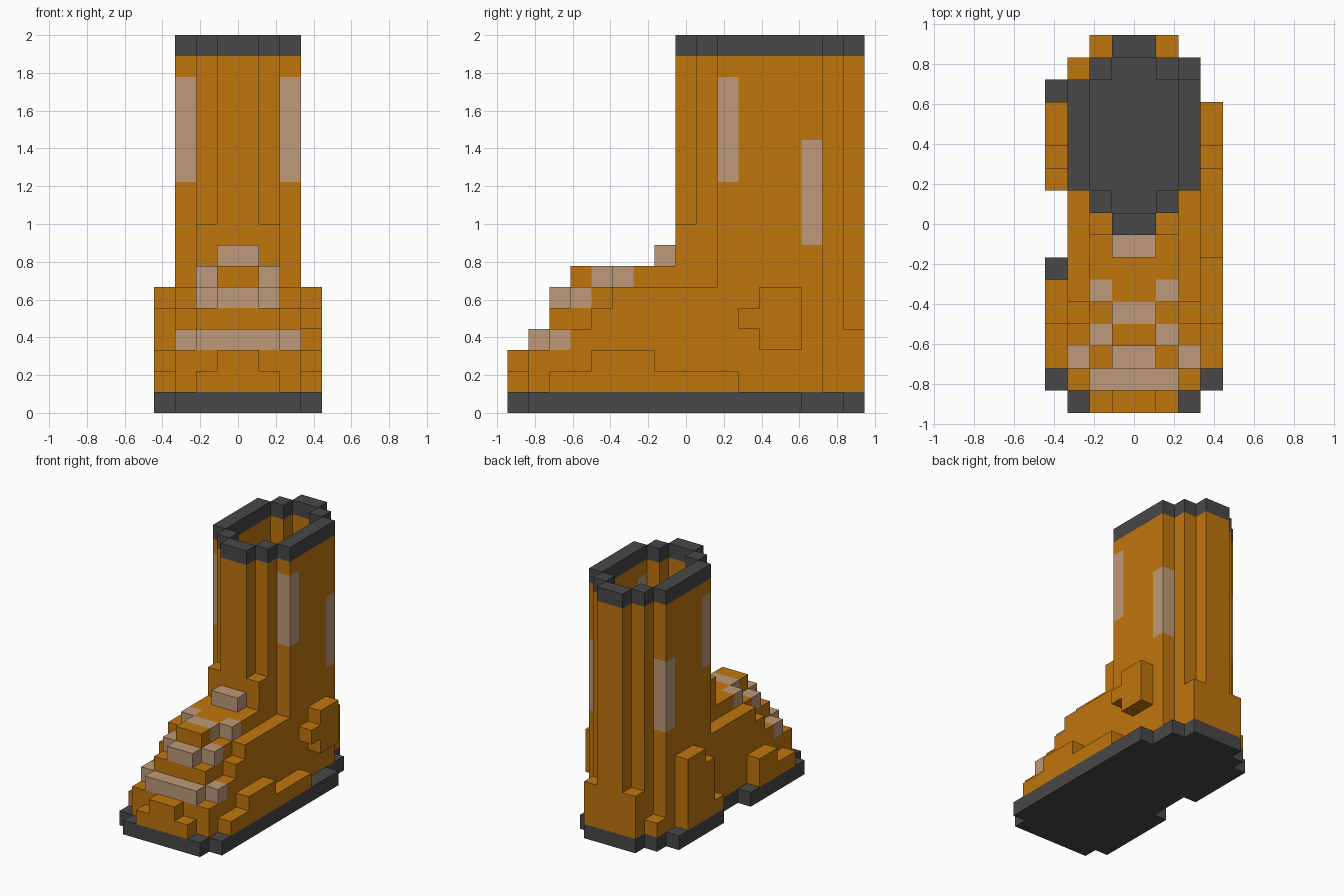
import bpy, bmesh

cube = bpy.data.objects.get("Cube")
if cube:
    bpy.data.objects.remove(cube)

U = 2 / 18          # size of one block
MID = 8.5           # half the length in blocks


def material(name, rgb):
    m = bpy.data.materials.new(name)
    m.use_nodes = True
    m.diffuse_color = (*rgb, 1)
    b = m.node_tree.nodes["Principled BSDF"]
    b.inputs["Base Color"].default_value = (*rgb, 1)
    b.inputs["Roughness"].default_value = 0.9
    return m


MATS = {
    "leather": material("amber leather", (0.53, 0.18, 0.004)),
    "light": material("pale tan highlight", (0.515, 0.323, 0.19)),
    "dark": material("charcoal trim", (0.065, 0.065, 0.065)),
}

blocks = {}         # block position -> (part, colour)


def fill(part, colour, xs, ys, zs):
    """Fill a box of blocks; each range is (start, end)."""
    for x in range(*xs):
        for y in range(*ys):
            for z in range(*zs):
                blocks[x, y, z] = (part, colour)


def both(part, colour, xs, ys, zs):
    """Fill a box and its mirror image across x = 0."""
    fill(part, colour, xs, ys, zs)
    fill(part, colour, (-xs[1], -xs[0]), ys, zs)


def carve(xs, ys, zs):
    for x in range(*xs):
        for y in range(*ys):
            for z in range(*zs):
                blocks.pop((x, y, z), None)


# Sole
both("sole", "dark", (0, 2), (0, 17), (0, 1))
both("sole", "dark", (2, 3), (0, 16), (0, 1))
fill("sole", "dark", (3, 4), (1, 14), (0, 1))
fill("sole", "dark", (-4, -3), (1, 7), (0, 1))
fill("sole", "dark", (-4, -3), (10, 15), (0, 1))

# Foot: first block of each layer, for the middle, inner and outer columns
STEPS = [[0, 0, 1, 2, 2, 3, 8, 8],
         [0, 1, 1, 2, 3, 5, 8, 8],
         [1, 1, 2, 4, 5, 10, 10, 10]]
for col, starts in enumerate(STEPS):
    for layer, start in enumerate(starts, 1):
        both("foot", "leather", (col, col + 1), (start, 17 - col), (layer, layer + 1))

# Heel counter
both("heel", "leather", (1, 2), (16, 17), (1, 4))
fill("heel", "leather", (-3, -2), (15, 16), (1, 2))

# Shaft and rim, stepped to an octagon
for part, colour, zs in (("shaft", "leather", (9, 17)), ("rim", "dark", (17, 18))):
    for col in range(3):
        both(part, colour, (col, col + 1), (8 + col, 17 - col), zs)

# Hollow for the leg
carve((-2, 2), (10, 15), (1, 18))
carve((-1, 1), (9, 16), (1, 18))

# Tall highlights on the shaft corners
both("shaft_highlights", "light", (2, 3), (10, 11), (11, 16))
both("shaft_highlights", "light", (2, 3), (14, 15), (8, 13))

# Lacing highlights on the instep
for xs, y, z in (((0, 2), 1, 3), ((2, 3), 2, 3), ((0, 1), 2, 5), ((1, 2), 3, 5),
                 ((0, 1), 4, 6), ((1, 2), 5, 6), ((0, 1), 7, 7)):
    both("instep_highlights", "light", xs, (y, y + 1), (z, z + 1))

# Left side strip and ankle pad
fill("side_strips", "leather", (3, 4), (2, 11), (1, 2))
fill("side_strips", "leather", (3, 4), (4, 7), (2, 3))
fill("ankle_pads", "leather", (3, 4), (12, 14), (3, 6))
fill("ankle_pads", "leather", (3, 4), (11, 12), (4, 5))

# Right side strip and ankle pad
fill("side_strips", "leather", (-4, -3), (2, 6), (1, 2))
fill("side_strips", "leather", (-4, -3), (4, 6), (2, 3))
fill("ankle_pads", "leather", (-4, -3), (12, 14), (1, 6))
fill("ankle_pads", "leather", (-4, -3), (11, 12), (1, 5))
fill("ankle_pads", "leather", (-4, -3), (10, 11), (1, 2))


def add_open_faces(bm, cell):
    """Add the faces of one block that touch no other block."""
    for axis in range(3):
        for side in (0, 1):
            near = list(cell)
            near[axis] += 2 * side - 1
            if tuple(near) in blocks:
                continue
            a, b = (axis + 1) % 3, (axis + 2) % 3
            corners = []
            for da, db in ((0, 0), (1, 0), (1, 1), (0, 1)):
                p = list(cell)
                p[axis] += side
                p[a] += da
                p[b] += db
                corners.append(bm.verts.new((p[0] * U, (p[1] - MID) * U, p[2] * U)))
            bm.faces.new(corners if side else corners[::-1])


# One object per part, with flat areas merged
for part, colour in sorted(set(blocks.values())):
    bm = bmesh.new()
    for cell, owner in blocks.items():
        if owner == (part, colour):
            add_open_faces(bm, cell)
    bmesh.ops.remove_doubles(bm, verts=bm.verts, dist=U / 100)
    bmesh.ops.dissolve_limit(bm, angle_limit=0.01, verts=bm.verts, edges=bm.edges)
    mesh = bpy.data.meshes.new(part)
    bm.to_mesh(mesh)
    bm.free()
    mesh.materials.append(MATS[colour])
    bpy.context.scene.collection.objects.link(bpy.data.objects.new(part, mesh))
